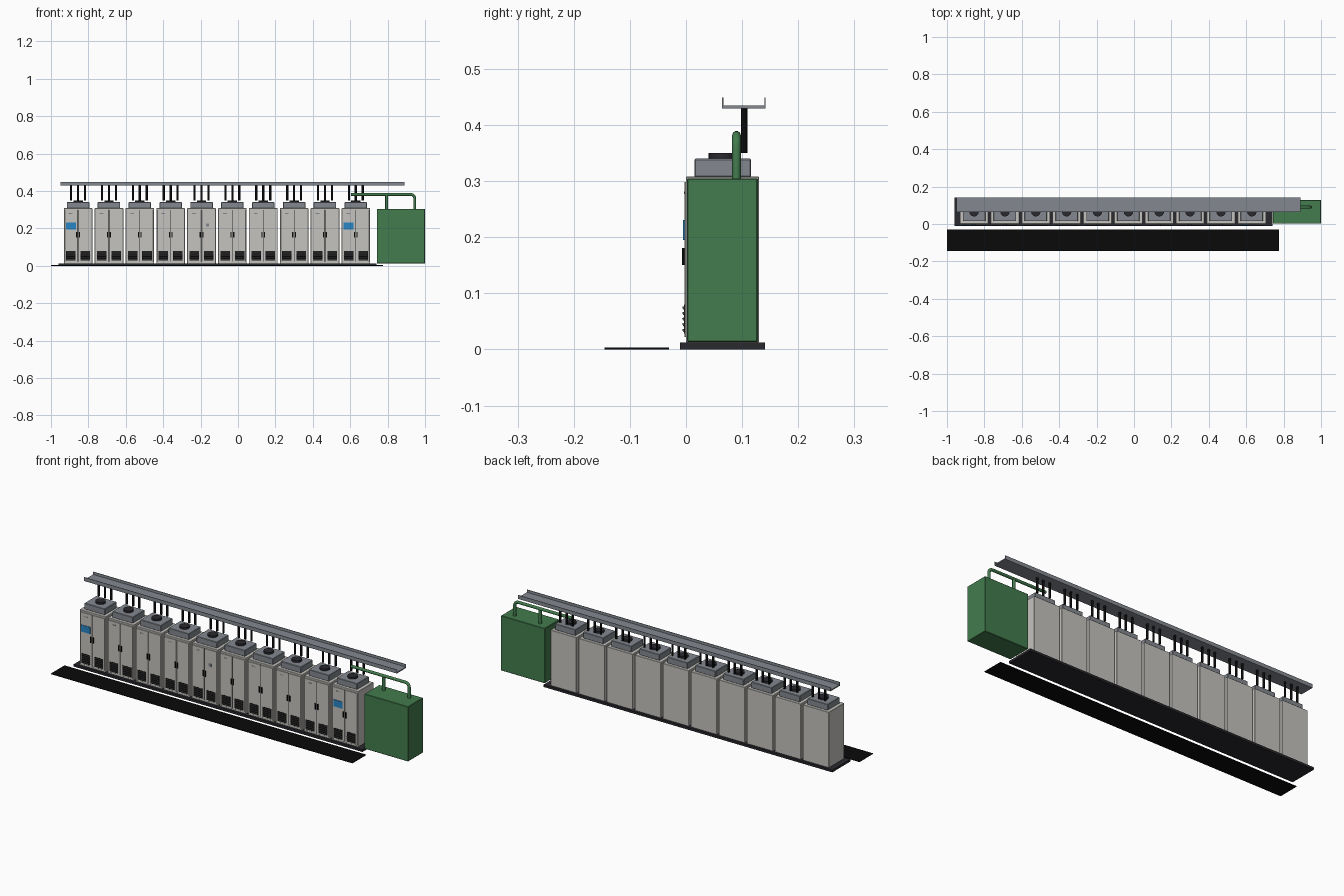
import bpy
import bmesh
import math
from mathutils import Matrix, Vector

cube = bpy.data.objects.get("Cube")
if cube:
    bpy.data.objects.remove(cube, do_unlink=True)


def material(name, r, g, b):
    m = bpy.data.materials.new(name)
    m.use_nodes = True
    m.diffuse_color = (r, g, b, 1)
    bsdf = m.node_tree.nodes["Principled BSDF"]
    bsdf.inputs["Base Color"].default_value = (r, g, b, 1)
    bsdf.inputs["Roughness"].default_value = 0.6
    return m


LIGHT = material("light grey paint", 0.56, 0.55, 0.52)
STEEL = material("blue grey steel", 0.23, 0.25, 0.28)
GREEN = material("green paint", 0.055, 0.2, 0.075)
DARK = material("dark plinth", 0.022, 0.022, 0.028)
BLACK = material("black rubber", 0.003, 0.003, 0.003)
SLAT = material("slat grey", 0.07, 0.07, 0.075)
BLUE = material("screen blue", 0.02, 0.24, 0.55)


def finish(bm, name, mat):
    mesh = bpy.data.meshes.new(name)
    bm.to_mesh(mesh)
    bm.free()
    mesh.materials.append(mat)
    obj = bpy.data.objects.new(name, mesh)
    bpy.context.collection.objects.link(obj)
    return obj


def box(name, x, y, z, mat, bevel=0, tilt=0):
    """Box from (min, max) ranges, optionally tilted about its x axis."""
    lo, hi = Vector((x[0], y[0], z[0])), Vector((x[1], y[1], z[1]))
    bm = bmesh.new()
    place = (Matrix.Translation((lo + hi) / 2) @ Matrix.Rotation(tilt, 4, "X")
             @ Matrix.Diagonal((*(hi - lo), 1)))
    bmesh.ops.create_cube(bm, size=1, matrix=place)
    if bevel:
        bmesh.ops.bevel(bm, geom=bm.edges[:], offset=bevel, segments=1, affect="EDGES")
    return finish(bm, name, mat)


def smooth(obj):
    bpy.ops.object.select_all(action="DESELECT")
    obj.select_set(True)
    bpy.context.view_layer.objects.active = obj
    bpy.ops.object.shade_smooth_by_angle(angle=math.radians(40))


def rod(name, x, y, z, radius, mat, sides=16):
    """Upright cylinder between two heights."""
    bm = bmesh.new()
    bmesh.ops.create_cone(bm, cap_ends=True, segments=sides, radius1=radius, radius2=radius,
                          depth=z[1] - z[0], matrix=Matrix.Translation((x, y, sum(z) / 2)))
    obj = finish(bm, name, mat)
    smooth(obj)
    return obj


def pipe(name, points, radius, mat):
    curve = bpy.data.curves.new(name, "CURVE")
    curve.dimensions = "3D"
    curve.bevel_depth = radius
    curve.bevel_resolution = 3
    curve.use_fill_caps = True
    spline = curve.splines.new("POLY")
    spline.points.add(len(points) - 1)
    for p, co in zip(spline.points, points):
        p.co = (*co, 1)
    curve.materials.append(mat)
    obj = bpy.data.objects.new(name, curve)
    bpy.context.collection.objects.link(obj)


# Floor mat and plinth
box("floor_mat", (-1, 0.775), (-0.145, -0.03), (0, 0.003), BLACK)
box("plinth", (-0.96, 0.74), (-0.011, 0.141), (0, 0.012), DARK)


def door(cx, side, tag):
    """One door leaf with handle and louvred vent; side is -1 or 1."""
    def span(a, b):
        return sorted((cx + side * a, cx + side * b))
    box(f"door_{tag}", span(0.001, 0.072), (-0.003, 0.001), (0.022, 0.298), LIGHT, 0.0008)
    box(f"handle_{tag}", span(0.004, 0.010), (-0.007, -0.002), (0.15, 0.181), BLACK)
    box(f"vent_{tag}", span(0.013, 0.064), (-0.004, -0.002), (0.028, 0.08), BLACK)
    for k in range(5):
        z = 0.034 + k * 0.010
        box(f"vent_slat_{tag}_{k}", span(0.014, 0.063), (-0.006, -0.003),
            (z - 0.0025, z + 0.0025), SLAT, tilt=0.4)


# Row of cabinets
COUNT = 10
for i in range(COUNT):
    cx = -0.855 + i * 0.165
    box(f"cabinet_{i}", (cx - 0.0765, cx + 0.0765), (0, 0.13), (0.012, 0.308), LIGHT, 0.0015)
    box(f"door_seam_{i}", (cx - 0.001, cx + 0.001), (-0.001, 0.001), (0.022, 0.298), DARK)
    door(cx, -1, f"right_{i}")
    door(cx, 1, f"left_{i}")
    box(f"name_plate_{i}", (cx - 0.05, cx - 0.03), (-0.0036, -0.002), (0.277, 0.281), STEEL)

    # Roof vent, fan and cable risers
    box(f"roof_vent_{i}", (cx - 0.06, cx + 0.06), (0.015, 0.116), (0.307, 0.34), STEEL, 0.002)
    rod(f"roof_fan_{i}", cx, 0.0655, (0.338, 0.35), 0.025, DARK, 24)
    for k in (-1, 0, 1):
        rod(f"cable_{i}_{k + 1}", cx + k * 0.037, 0.1035, (0.35, 0.431), 0.0058, BLACK, 12)

    # End cabinets carry a screen, a middle one a gauge
    if i in (0, COUNT - 1):
        box(f"screen_{i}", (cx - 0.065, cx - 0.012), (-0.0055, -0.002), (0.195, 0.231), BLUE)
    if i == 4:
        box("gauge", (cx + 0.025, cx + 0.04), (-0.005, -0.002), (0.21, 0.225), STEEL)

# Overhead cable tray
TRAY_X = (-0.95, 0.89)
box("tray_floor", TRAY_X, (0.064, 0.142), (0.429, 0.435), STEEL)
box("tray_front_lip", TRAY_X, (0.064, 0.0665), (0.434, 0.449), STEEL)
box("tray_back_lip", TRAY_X, (0.1395, 0.142), (0.434, 0.449), STEEL)

# Green tank and its pipes
box("tank", (0.742, 1), (0.002, 0.128), (0.013, 0.305), GREEN, 0.002)
PY, PZ, BEND = 0.09, 0.3815, 0.022
arc = []
for s in range(7):
    a = math.radians(90 - s * 15)
    arc.append((0.945 - BEND + BEND * math.cos(a), PY, PZ - BEND + BEND * math.sin(a)))
pipe("main_pipe", [(0.605, PY, PZ)] + arc + [(0.945, PY, 0.3)], 0.0078, GREEN)
rod("branch_pipe", 0.795, PY, (0.3, PZ), 0.0078, GREEN)
